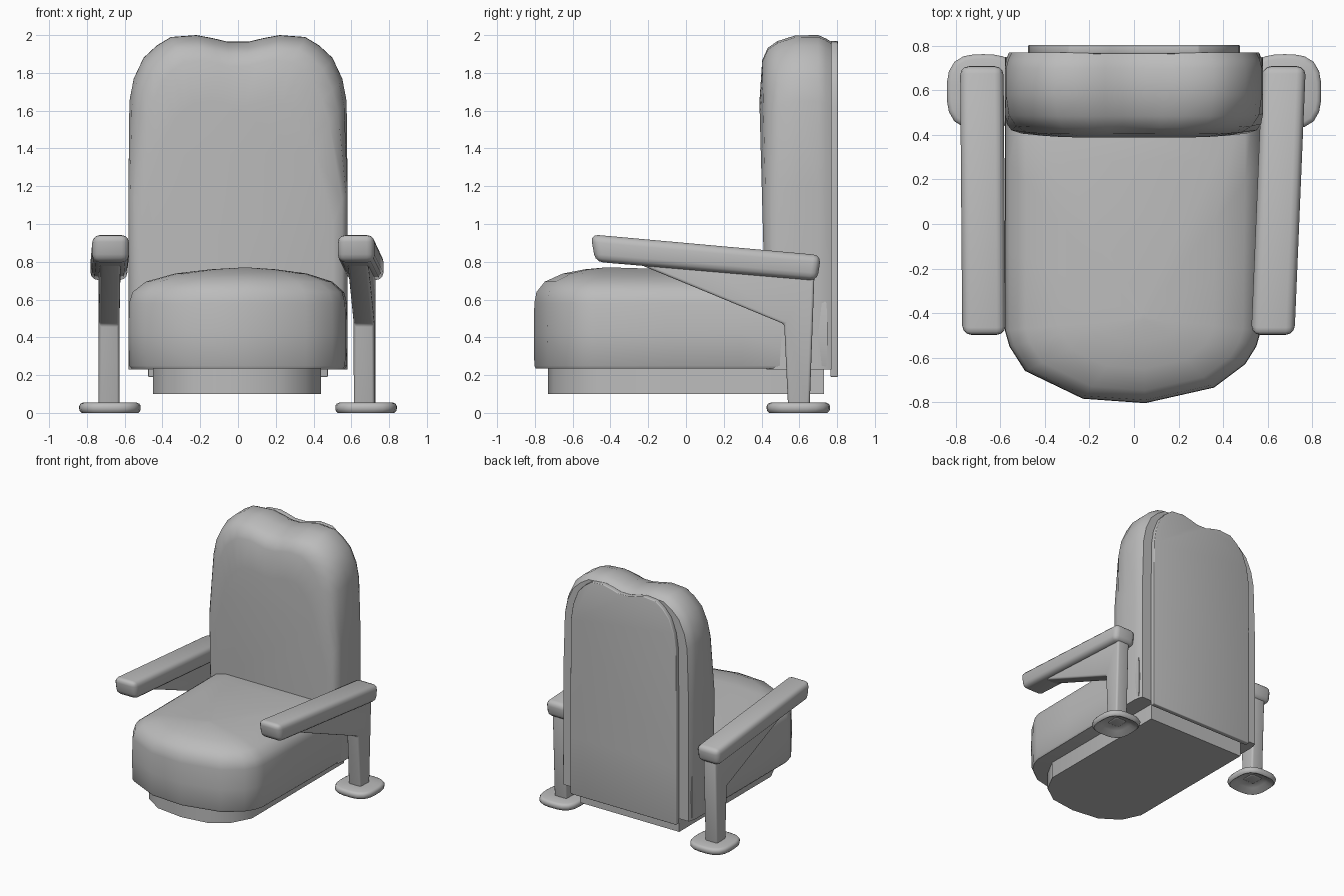
import bpy, math

old = bpy.data.objects.get("Cube")
if old:
    bpy.data.objects.remove(old, do_unlink=True)

grey = bpy.data.materials.new("soft grey")
grey.use_nodes = True
tone = (0.5, 0.5, 0.5, 1)
grey.diffuse_color = tone
grey.node_tree.nodes["Principled BSDF"].inputs["Base Color"].default_value = tone


def loft(name, rings, bevel=0, angle=40):
    """Join rings of equal length into a capped, smooth-shaded solid."""
    n = len(rings[0])
    verts = [p for ring in rings for p in ring]
    faces = [(r * n + i, r * n + (i + 1) % n, (r + 1) * n + (i + 1) % n, (r + 1) * n + i)
             for r in range(len(rings) - 1) for i in range(n)]
    last = (len(rings) - 1) * n
    faces += [tuple(range(n))[::-1], tuple(range(last, last + n))]
    mesh = bpy.data.meshes.new(name)
    mesh.from_pydata(verts, [], faces)
    mesh.materials.append(grey)
    obj = bpy.data.objects.new(name, mesh)
    bpy.context.collection.objects.link(obj)
    bpy.ops.object.select_all(action='DESELECT')
    obj.select_set(True)
    bpy.context.view_layer.objects.active = obj
    # outward normals
    bpy.ops.object.mode_set(mode='EDIT')
    bpy.ops.mesh.select_all(action='SELECT')
    bpy.ops.mesh.normals_make_consistent(inside=False)
    bpy.ops.object.mode_set(mode='OBJECT')
    if bevel:
        mod = obj.modifiers.new("rounded edges", 'BEVEL')
        mod.width = bevel
        mod.segments = 3
        mod.limit_method = 'ANGLE'
        bpy.ops.object.modifier_apply(modifier=mod.name)
    bpy.ops.object.shade_smooth_by_angle(angle=math.radians(angle))
    return obj


# Seat cushion: rounded-front outline, domed towards a crown near the front
seat_outline = [(0.58, 0.75), (0.58, 0.3), (0.575, -0.1), (0.57, -0.48), (0.55, -0.55),
                (0.5, -0.63), (0.36, -0.735), (0.05, -0.805), (-0.23, -0.785),
                (-0.49, -0.66), (-0.56, -0.55), (-0.58, -0.48), (-0.58, -0.1),
                (-0.58, 0.3), (-0.58, 0.75)]
crown = (0.04, -0.42)


def seat_ring(scale, z):
    cx, cy = crown
    return [(cx + (x - cx) * scale, cy + (y - cy) * scale, z) for x, y in seat_outline]


loft("seat_cushion", [seat_ring(s, z) for s, z in
     [(0.975, 0.235), (0.995, 0.25), (1, 0.42), (0.995, 0.58), (0.965, 0.64),
      (0.85, 0.695), (0.6, 0.738), (0.3, 0.76), (0.02, 0.77)]])

# Seat base: smaller plinth with the same rounded front
base_outline = [(0.44, 0.73), (0.44, -0.45), (0.36, -0.6), (0.22, -0.7), (0, -0.73),
                (-0.23, -0.7), (-0.38, -0.6), (-0.45, -0.45), (-0.45, 0.73)]
loft("seat_base", [[(x, y, z) for x, y in base_outline] for z in (0.1, 0.25)])

# Backrest: outline with a dipped top, rounded over towards the front
half_back = [(0.58, 0.23), (0.58, 0.7), (0.58, 1.2), (0.575, 1.65), (0.552, 1.77), (0.5, 1.88),
             (0.43, 1.945), (0.355, 1.99), (0.22, 2.0), (0.13, 1.983), (0.055, 1.965)]
back_outline = half_back + [(-x, z) for x, z in reversed(half_back)]


def back_ring(y, low, high, tall):
    ring = []
    for x, z in back_outline:
        t = min(1, max(0, (z - 1.2) / 0.6))
        height = 0.23 + (z - 0.23) * tall
        lean = max(0, 0.6 - y) * 0.13 * (1.6 - height)
        ring.append((x * (low + (high - low) * t), y + lean, height))
    return ring


loft("backrest_cushion", [back_ring(*r) for r in
     [(0.77, 0.97, 0.95, 0.98), (0.74, 0.99, 0.98, 0.99), (0.7, 1, 1, 1), (0.58, 1, 1, 0.999),
      (0.49, 1, 0.97, 0.982), (0.44, 0.985, 0.9, 0.962), (0.41, 0.95, 0.8, 0.925),
      (0.39, 0.87, 0.66, 0.8)]])

# Rear panel: thin board following the backrest outline
panel = [(x * 0.82, 0.19 + (z - 0.23) * 1.005) for x, z in back_outline]
loft("rear_panel", [[(x, y, z) for x, z in panel] for y in (0.765, 0.805)], 0.006)

# Side profiles (y, z) for the armrest parts
pad_profile = [(-0.505, 0.945), (0.715, 0.835), (0.695, 0.7), (-0.48, 0.8)]
bracket_profile = [(-0.28, 0.8), (0.52, 0.47), (0.54, 0.04), (0.655, 0.04),
                   (0.68, 0.73), (0.1, 0.8)]


def foot_ring(cx, scale, z, steps=24):
    ring = []
    for i in range(steps):
        a = math.tau * i / steps
        c, s = math.cos(a), math.sin(a)
        r = scale * (abs(c) ** 3 + abs(s) ** 3) ** (-1 / 3)
        ring.append((cx + 0.163 * r * c, 0.595 + 0.168 * r * s, z))
    return ring


# Arms: the left one toes in slightly more than the right one
for label, side, centre, toe in [("left", 1, 0.67, 0.042), ("right", -1, 0.683, 0.008)]:
    def slab(profile, width):
        return [[(side * (centre + toe * (y - 0.6) + w * width / 2), y, z) for y, z in profile]
                for w in (-1, 1)]

    loft(label + "_arm_pad", slab(pad_profile, 0.195), 0.04)
    loft(label + "_arm_bracket", slab(bracket_profile, 0.11), 0.015)
    # hollow-bottomed foot
    loft(label + "_foot", [foot_ring(side * 0.678, s, z) for s, z in
         [(0.4, 0.045), (0.62, 0.03), (0.85, 0.004), (0.92, 0), (0.98, 0.01), (1, 0.022),
          (1, 0.036), (0.96, 0.048), (0.88, 0.054), (0.4, 0.056)]], angle=50)
